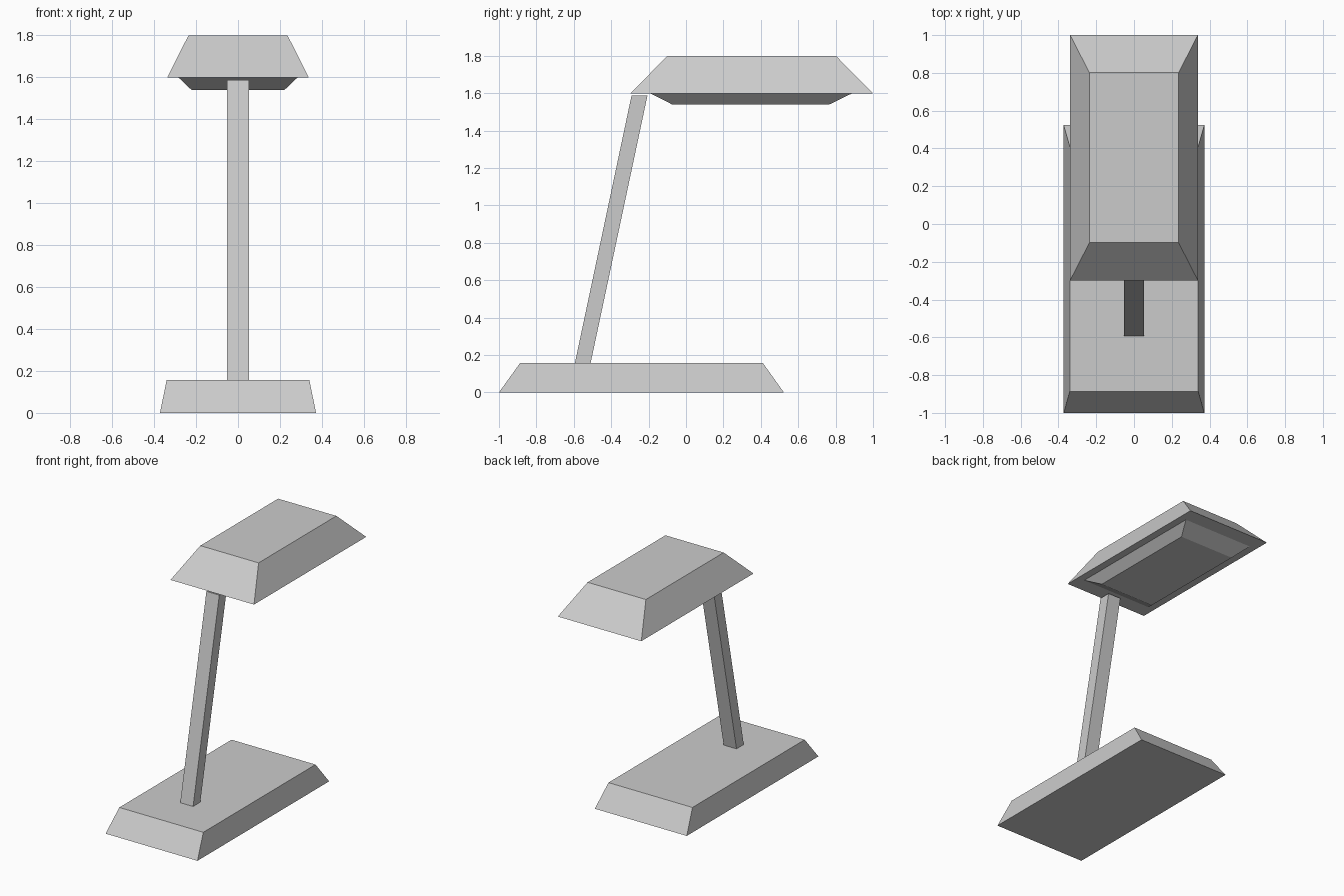
import bpy, bmesh

if "Cube" in bpy.data.objects:
    bpy.data.objects.remove(bpy.data.objects["Cube"])


def loft(name, sections):
    """Flat-faced solid through rectangular sections (half_width, y_min, y_max, z), bottom to top."""
    bm = bmesh.new()
    rings = []
    for w, y0, y1, z in sections:
        rings.append([bm.verts.new(p) for p in
                      ((-w, y0, z), (w, y0, z), (w, y1, z), (-w, y1, z))])
    bm.faces.new(rings[0][::-1])
    bm.faces.new(rings[-1])
    for low, high in zip(rings, rings[1:]):
        for i in range(4):
            j = (i + 1) % 4
            bm.faces.new((low[i], low[j], high[j], high[i]))
    bmesh.ops.recalc_face_normals(bm, faces=bm.faces)
    mesh = bpy.data.meshes.new(name)
    bm.to_mesh(mesh)
    bm.free()
    obj = bpy.data.objects.new(name, mesh)
    bpy.context.collection.objects.link(obj)
    return obj


# Tapered foot
loft("base", [(0.372, -1.0, 0.523, 0.0), (0.34, -0.887, 0.411, 0.157)])

# Leaning square post
loft("post", [(0.052, -0.594, -0.51, 0.157), (0.052, -0.291, -0.206, 1.588)])

# Lamp head: light panel, flat rim, tapered shade
loft("lamp_head", [(0.222, -0.075, 0.767, 1.54),
                   (0.283, -0.188, 0.886, 1.598),
                   (0.338, -0.298, 1.0, 1.598),
                   (0.236, -0.099, 0.801, 1.8)])
